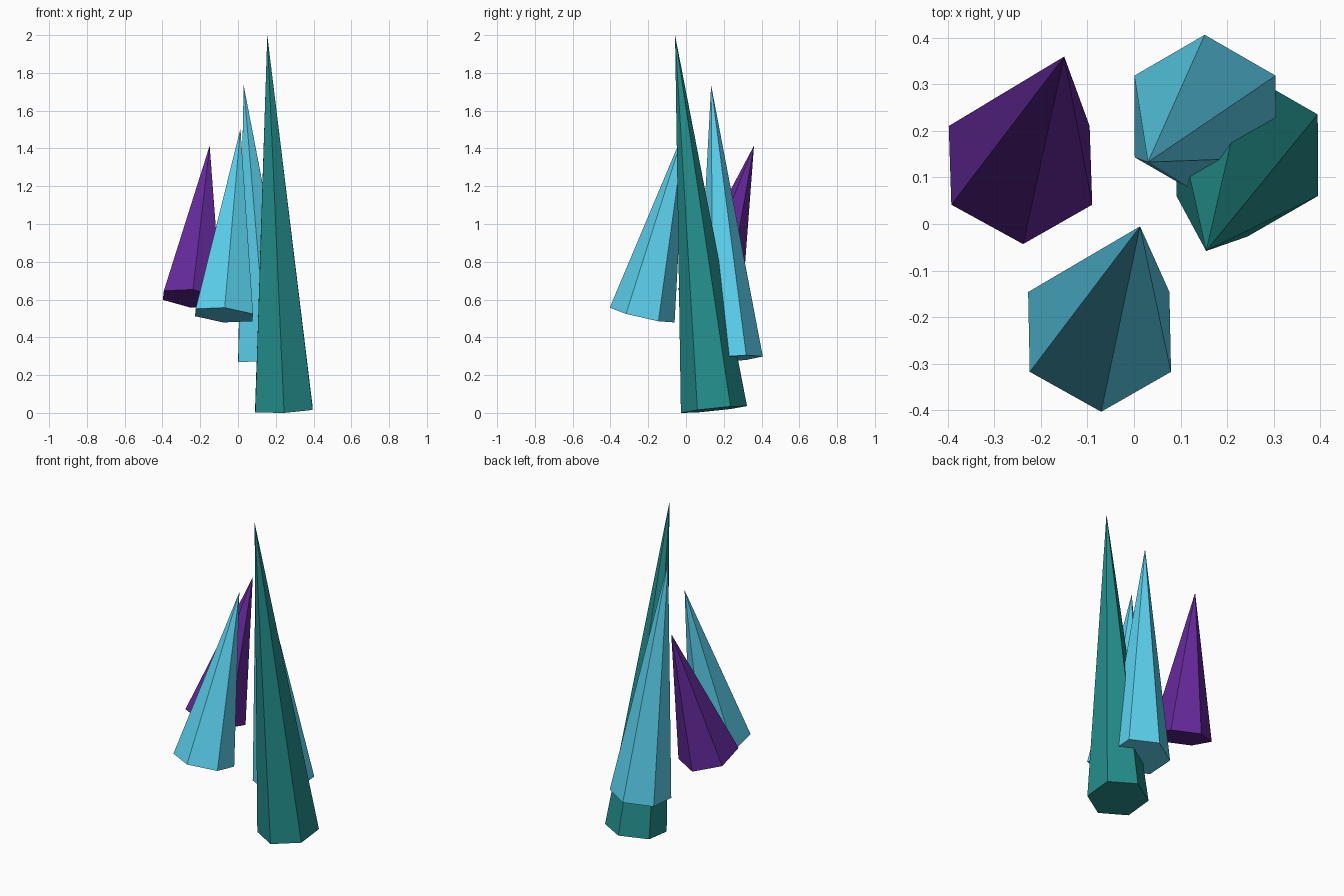
import bpy, math
from mathutils import Vector, Euler

if "Cube" in bpy.data.objects:
    bpy.data.objects.remove(bpy.data.objects["Cube"])

def material(name, rgb):
    m = bpy.data.materials.new(name)
    m.diffuse_color = (*rgb, 1)
    m.use_nodes = True
    m.node_tree.nodes["Principled BSDF"].inputs["Base Color"].default_value = m.diffuse_color
    return m

teal = material("teal", (0.017, 0.27, 0.26))
cyan = material("cyan", (0.105, 0.64, 0.86))
purple = material("purple", (0.13, 0.022, 0.33))

def crystal(name, base, tip, mat, radius=0.176):
    """Six-sided spike from the centre of its base to its tip."""
    base, tip = Vector(base), Vector(tip)
    axis = tip - base
    d = axis.normalized()
    # tilt about x, then about y, with no twist
    rot = Euler((-math.asin(d.y), math.atan2(d.x, d.z), 0))
    bpy.ops.mesh.primitive_cone_add(vertices=6, radius1=radius, radius2=0,
                                    depth=axis.length,
                                    location=(base + tip) / 2, rotation=rot)
    ob = bpy.context.object
    ob.name = name
    ob.data.materials.append(mat)

# Four leaning crystals
crystal("tall_crystal", (0.243, 0.148, 0.018), (0.155, -0.058, 2.0), teal)
crystal("back_crystal", (0.153, 0.231, 0.287), (0.03, 0.133, 1.735), cyan)
crystal("front_crystal", (-0.074, -0.232, 0.518), (0.013, -0.005, 1.505), cyan)
crystal("left_crystal", (-0.244, 0.126, 0.605), (-0.15, 0.36, 1.415), purple)
